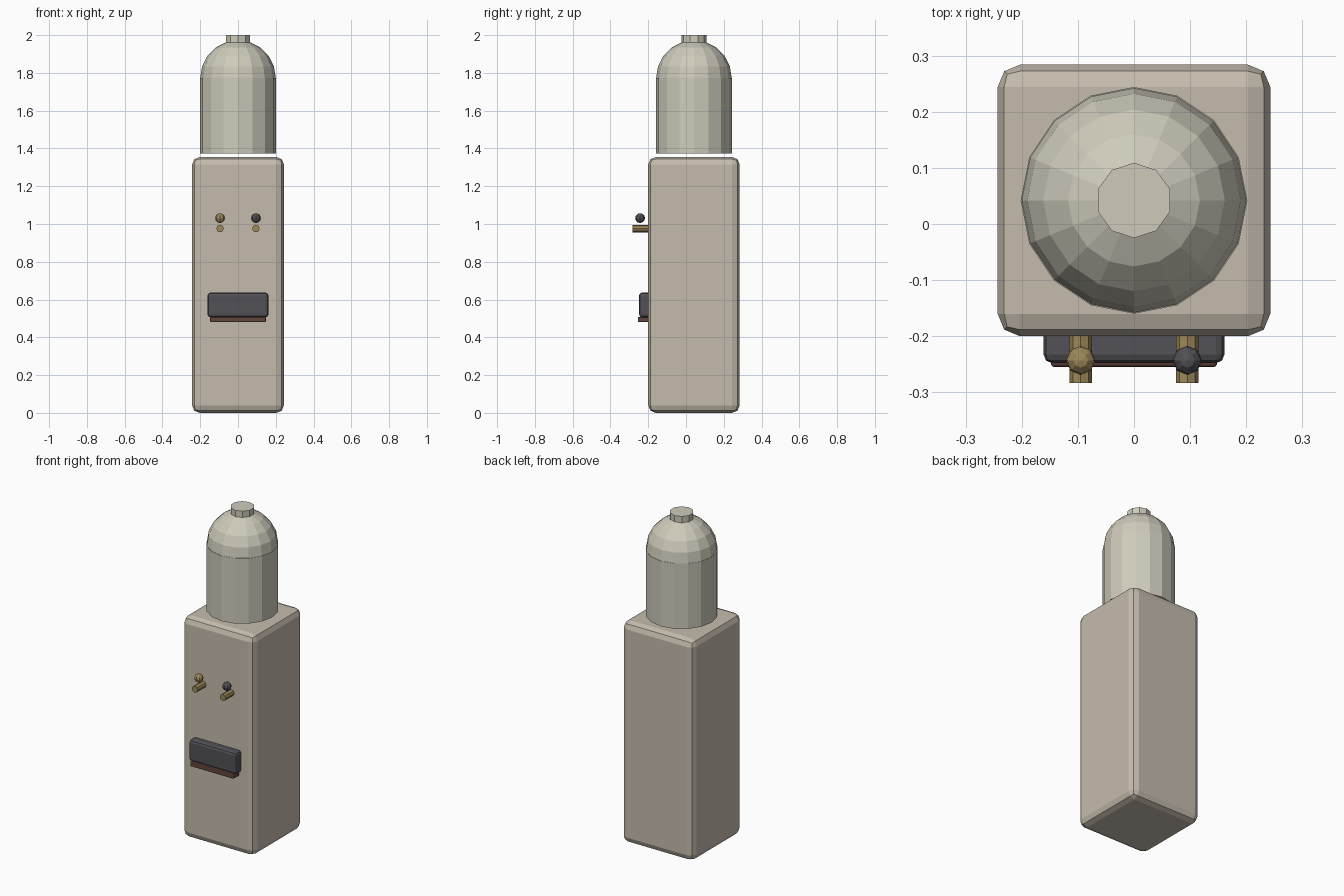
import bpy, bmesh, math
from mathutils import Matrix

if "Cube" in bpy.data.objects:
    bpy.data.objects.remove(bpy.data.objects["Cube"])


def material(name, rgb):
    m = bpy.data.materials.new(name)
    m.diffuse_color = (*rgb, 1)
    m.use_nodes = True
    m.node_tree.nodes["Principled BSDF"].inputs["Base Color"].default_value = m.diffuse_color
    return m


BEIGE = material("beige_panel", (0.56, 0.50, 0.42))
CREAM = material("cream_bottle", (0.62, 0.60, 0.50))
DARK = material("dark_plastic", (0.085, 0.085, 0.095))
BRASS = material("brass", (0.34, 0.25, 0.10))
BROWN = material("brown_plate", (0.12, 0.06, 0.045))


def finish(name, bm, mat):
    me = bpy.data.meshes.new(name)
    bmesh.ops.recalc_face_normals(bm, faces=bm.faces)
    bm.to_mesh(me)
    bm.free()
    me.materials.append(mat)
    ob = bpy.data.objects.new(name, me)
    bpy.context.collection.objects.link(ob)
    return ob


def box(name, lo, hi, bevel, mat, segments=2):
    bm = bmesh.new()
    bmesh.ops.create_cube(bm, size=1)
    for v in bm.verts:
        v.co = [(a + b) / 2 + c * (b - a) for a, b, c in zip(lo, hi, v.co)]
    ob = finish(name, bm, mat)
    mod = ob.modifiers.new("Bevel", "BEVEL")
    mod.width, mod.segments = bevel, segments
    return ob


def cylinder(name, centre, r, length, sides, mat, rot=Matrix()):
    bm = bmesh.new()
    bmesh.ops.create_cone(bm, cap_ends=True, segments=sides, radius1=r, radius2=r,
                          depth=length, matrix=Matrix.Translation(centre) @ rot)
    return finish(name, bm, mat)


def ball(name, centre, r, u, v, mat, half=False):
    bm = bmesh.new()
    bmesh.ops.create_uvsphere(bm, u_segments=u, v_segments=v, radius=r)
    if half:
        bmesh.ops.delete(bm, geom=[p for p in bm.verts if p.co.z < -1e-4], context="VERTS")
    bmesh.ops.translate(bm, verts=bm.verts, vec=centre)
    return finish(name, bm, mat)


# Cabinet
box("cabinet", (-0.243, -0.2, 0), (0.243, 0.284, 1.355), 0.04, BEIGE)

# Water bottle: body, dome and cap
BY = 0.042
cylinder("bottle_body", (0, BY, 1.573), 0.202, 0.4, 16, CREAM)
ball("bottle_dome", (0, BY, 1.773), 0.2, 16, 10, CREAM, half=True)
cylinder("bottle_cap", (0, BY, 1.975), 0.067, 0.05, 10, CREAM)

# Taps: spout with a round knob
for side, x, mat in (("left", -0.095, BRASS), ("right", 0.095, DARK)):
    cylinder(side + "_spout", (x, -0.234, 0.976), 0.02, 0.098, 8, BRASS,
             Matrix.Rotation(math.pi / 2, 4, "X"))
    ball(side + "_knob", (x, -0.243, 1.031), 0.026, 8, 6, mat)

# Drip tray with plate below
box("drip_tray", (-0.161, -0.248, 0.506), (0.161, -0.17, 0.637), 0.015, DARK)
box("tray_plate", (-0.148, -0.255, 0.48), (0.148, -0.17, 0.508), 0.006, BROWN)
